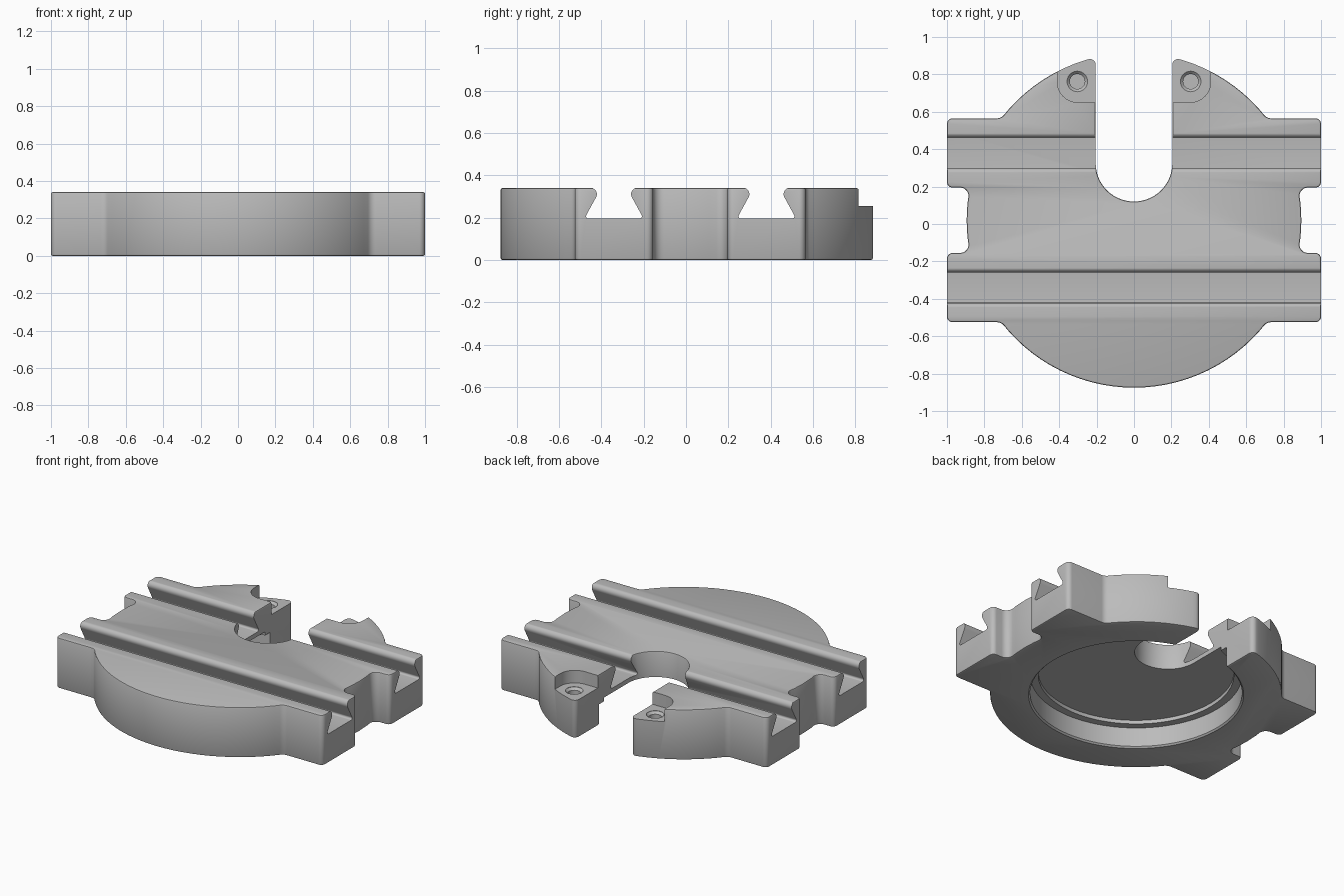
import bpy, bmesh
from math import sin, cos, tan, pi, asin, acos, radians
from mathutils import Vector

cube = bpy.data.objects.get("Cube")
if cube:
    bpy.data.objects.remove(cube, do_unlink=True)

CY = 0.02          # centre of the disc in y
R = 0.895          # disc radius
H = 0.34           # plate height
BAR_OUT, BAR_IN = 0.545, 0.175   # outer and inner edges of the side lugs
GAP = 0.205        # half width of the open slot

grey = bpy.data.materials.new("plain grey")
grey.use_nodes = True
COLOR = (0.5, 0.5, 0.5, 1)
grey.diffuse_color = COLOR
grey.node_tree.nodes["Principled BSDF"].inputs["Base Color"].default_value = COLOR


def arc(radius, start, end, n, cy=0.0):
    """Points on a circle around (0, cy), with no rounding."""
    return [(radius * cos(start + (end - start) * i / n),
             cy + radius * sin(start + (end - start) * i / n), 0) for i in range(n + 1)]


def rounded(points, steps=6):
    """Closed outline of (x, y, radius) corners with the corners filleted."""
    out = []
    for i, (x, y, r) in enumerate(points):
        p = Vector((x, y))
        if not r:
            out.append(p)
            continue
        a = (Vector(points[i - 1][:2]) - p).normalized()
        b = (Vector(points[(i + 1) % len(points)][:2]) - p).normalized()
        half = a.angle(b) / 2
        centre = p + (a + b).normalized() * r / sin(half)
        first = p + a * r / tan(half) - centre
        last = p + b * r / tan(half) - centre
        for k in range(steps + 1):
            t = k / steps
            sweep = pi - 2 * half
            out.append(centre + (first * sin((1 - t) * sweep) + last * sin(t * sweep)) / sin(sweep))
    return out


def finish(bm, name):
    bmesh.ops.recalc_face_normals(bm, faces=bm.faces)
    mesh = bpy.data.meshes.new(name)
    bm.to_mesh(mesh)
    bm.free()
    mesh.materials.append(grey)
    obj = bpy.data.objects.new(name, mesh)
    bpy.context.collection.objects.link(obj)
    return obj


def prism(name, outline, low, high, along_x=False, bevel=0):
    """Extrude an outline along z, or a (y, z) outline along x."""
    bm = bmesh.new()
    verts = [bm.verts.new((low, p.x, p.y) if along_x else (p.x, p.y, low)) for p in outline]
    face = bm.faces.new(verts)
    new = bmesh.ops.extrude_face_region(bm, geom=[face])["geom"]
    shift = Vector((high - low, 0, 0)) if along_x else Vector((0, 0, high - low))
    bmesh.ops.translate(bm, vec=shift, verts=[v for v in new if isinstance(v, bmesh.types.BMVert)])
    if bevel:
        rim = [e for e in bm.edges if abs(e.verts[0].co.z - e.verts[1].co.z) < 1e-5]
        bmesh.ops.bevel(bm, geom=rim, offset=bevel, segments=2, profile=0.5, affect='EDGES')
    return finish(bm, name)


def turned(name, profile, x, y, sides):
    """Solid of revolution around z from (radius, z) pairs."""
    bm = bmesh.new()
    rings = [[bm.verts.new((x + r * cos(2 * pi * k / sides), y + r * sin(2 * pi * k / sides), z))
              for k in range(sides)] for r, z in profile]
    bm.faces.new(rings[0])
    bm.faces.new(rings[-1])
    for lower, upper in zip(rings, rings[1:]):
        for k in range(sides):
            j = (k + 1) % sides
            bm.faces.new((lower[k], lower[j], upper[j], upper[k]))
    return finish(bm, name)


# Plate outline: right half from the front round to the open slot, then mirrored
outer, inner, tip = asin(BAR_OUT / R), asin(BAR_IN / R), acos(GAP / R)
lug = [(1, -BAR_OUT, 0.03), (1, -BAR_IN, 0.03)]
half = arc(R, -pi / 2, -outer, 14)
half[-1] = half[-1][:2] + (0.05,)
half += lug
notch = arc(R, -inner, inner, 4)
notch[0] = notch[0][:2] + (0.045,)
notch[-1] = notch[-1][:2] + (0.045,)
half += notch
half += [(x, -y, r) for x, y, r in reversed(lug)]
back = arc(R, outer, tip, 10)
back[0] = back[0][:2] + (0.05,)
back[-1] = back[-1][:2] + (0.03,)
half += back
half += arc(GAP, 0, -pi / 2, 14, 0.305)
left = [(-x, y, r) for x, y, r in reversed(half[1:-1])]
outline = [p + Vector((0, CY)) for p in rounded(half + left)]
plate = prism("base_plate", outline, 0, H, bevel=0.009)

cutters = []

# Dovetail grooves with rounded lips
side = [(0.14, 0.195, 0.012), (0.06, H + 0.001, 0.03), (0.17, H + 0.001, 0), (0.17, 0.5, 0)]
groove = rounded(side + [(-y, z, r) for y, z, r in reversed(side)])
for s in (-1, 1):
    centre = CY + s * 0.36
    cutters.append(prism("groove_cutter", [p + Vector((centre, 0)) for p in groove],
                         -1.1, 1.1, along_x=True))

# Stepped round recess underneath
cutters.append(turned("recess_cutter", [(0.67, -0.01), (0.65, 0.01), (0.65, 0.14),
                                        (0.60, 0.14), (0.60, 0.165)], 0, CY, 96))

# Screw pockets and countersunk holes beside the open slot
for s in (-1, 1):
    pocket = rounded([(s * 0.15, 0.65, 0), (s * 0.41, 0.65, 0.11),
                      (s * 0.41, 1.0, 0), (s * 0.15, 1.0, 0)], 10)
    cutters.append(prism("pocket_cutter", pocket, 0.255, 0.45))
    cutters.append(turned("hole_cutter", [(0.04, 0.12), (0.04, 0.238), (0.055, 0.253),
                                          (0.055, 0.27)], s * 0.303, 0.762, 32))

bpy.context.view_layer.objects.active = plate
for cutter in cutters:
    cutter.hide_render = True
    mod = plate.modifiers.new("cut", 'BOOLEAN')
    mod.operation = 'DIFFERENCE'
    mod.solver = 'EXACT'
    mod.object = cutter
    bpy.ops.object.modifier_apply(modifier=mod.name)
    bpy.data.objects.remove(cutter, do_unlink=True)

bpy.ops.object.select_all(action='DESELECT')
plate.select_set(True)
bpy.ops.object.shade_smooth_by_angle(angle=radians(32))
